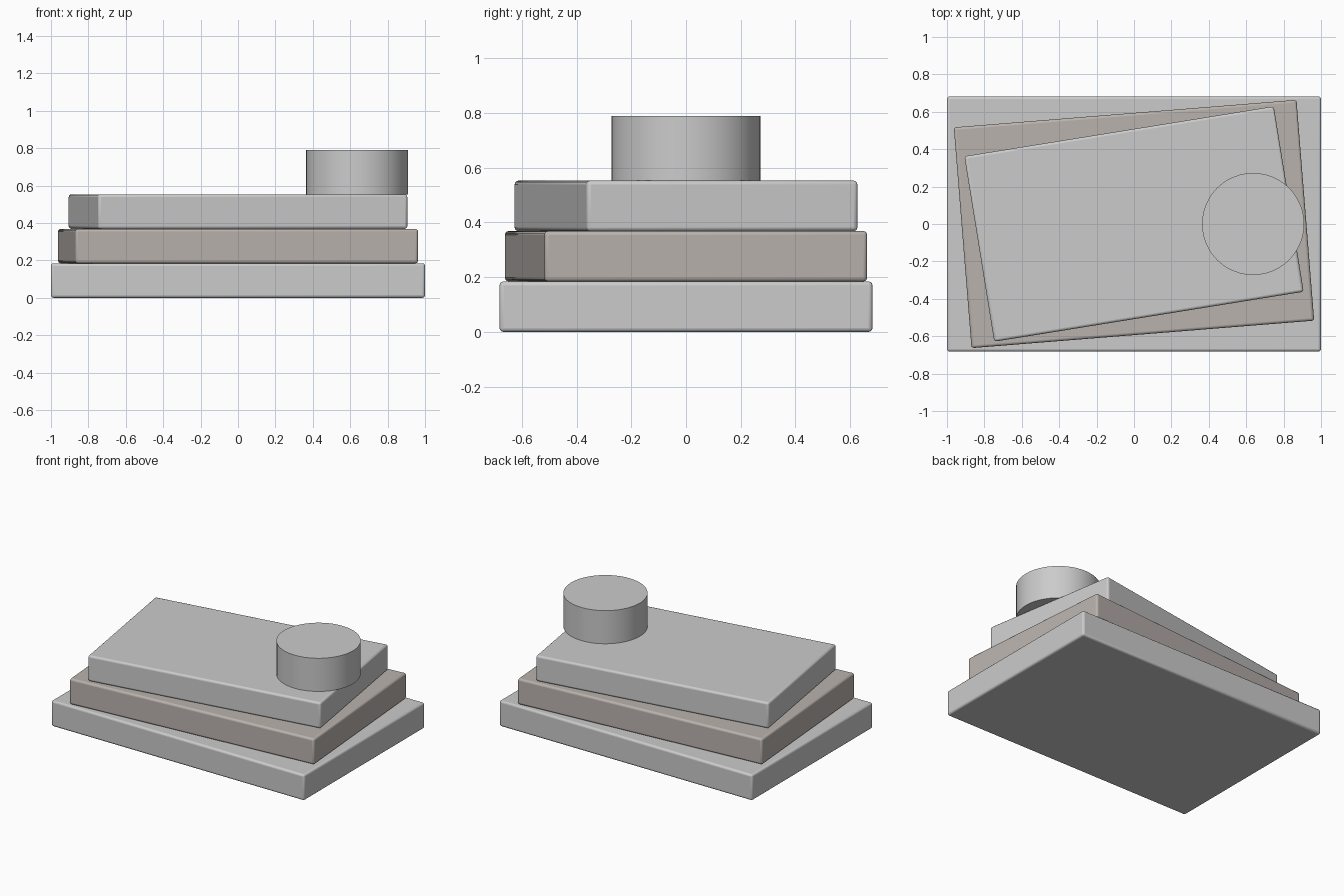
import bpy
from math import radians

if "Cube" in bpy.data.objects:
    bpy.data.objects.remove(bpy.data.objects["Cube"])

THICK = 0.1843  # height of each slab


def smooth(obj):
    bpy.ops.object.select_all(action='DESELECT')
    obj.select_set(True)
    bpy.context.view_layer.objects.active = obj
    bpy.ops.object.shade_smooth_by_angle(angle=radians(30))


def slab(name, level, width, depth, turn):
    bpy.ops.mesh.primitive_cube_add(size=1, location=(0, 0, THICK * (level + 0.5)))
    obj = bpy.context.object
    obj.name = name
    obj.scale = (width, depth, THICK)
    bpy.ops.object.transform_apply(location=False, rotation=False, scale=True)
    obj.rotation_euler.z = turn
    bevel = obj.modifiers.new("soft_edges", 'BEVEL')
    bevel.width = 0.014
    bevel.segments = 3
    smooth(obj)
    return obj


# Stack of three slabs, each smaller and turned further
slabs = [slab(name, i, 2.0 - 0.162 * i, 1.364 - 0.18 * i, 0.08 * i)
         for i, name in enumerate(("bottom_slab", "middle_slab", "top_slab"))]

# Darker warm tone on the middle slab
mat = bpy.data.materials.new("warm_grey")
mat.diffuse_color = (0.49, 0.45, 0.42, 1)
mat.use_nodes = True
mat.node_tree.nodes["Principled BSDF"].inputs["Base Color"].default_value = mat.diffuse_color
slabs[1].data.materials.append(mat)

# Round drum overhanging the right edge
top, base = 0.79, THICK * 3
bpy.ops.mesh.primitive_cylinder_add(vertices=48, radius=0.273, depth=top - base,
                                    location=(0.637, 0, (top + base) / 2))
drum = bpy.context.object
drum.name = "drum"
smooth(drum)
